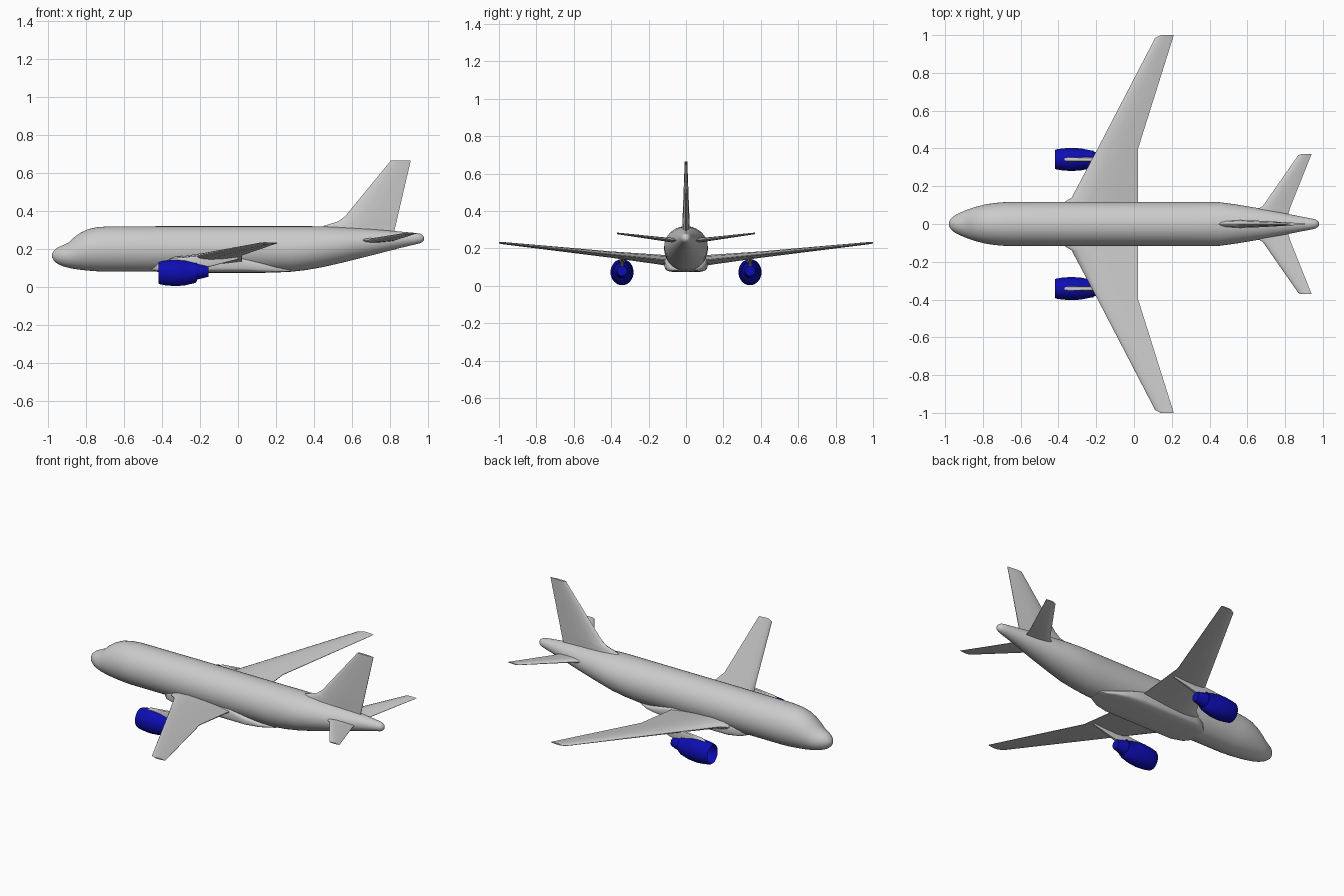
import bpy, bmesh, math


def material(name, rgb):
    m = bpy.data.materials.new(name)
    m.diffuse_color = (*rgb, 1)
    return m


GREY = material("light grey", (0.6, 0.6, 0.6))
BLUE = material("deep blue", (0.004, 0.004, 0.45))


def loft(name, rings, mat, angle=40):
    """Skin a row of equal-sized closed rings and cap both ends."""
    bm = bmesh.new()
    rows = [[bm.verts.new(p) for p in ring] for ring in rings]
    n = len(rows[0])
    for a, b in zip(rows, rows[1:]):
        for i in range(n):
            j = (i + 1) % n
            bm.faces.new((a[i], a[j], b[j], b[i]))
    bm.faces.new(rows[0])
    bm.faces.new(rows[-1])
    bmesh.ops.recalc_face_normals(bm, faces=bm.faces)
    me = bpy.data.meshes.new(name)
    bm.to_mesh(me)
    bm.free()
    me.materials.append(mat)
    ob = bpy.data.objects.new(name, me)
    bpy.context.collection.objects.link(ob)
    bpy.ops.object.select_all(action='DESELECT')
    ob.select_set(True)
    bpy.context.view_layer.objects.active = ob
    bpy.ops.object.shade_smooth_by_angle(angle=math.radians(angle))
    return ob


def oval(x, y, zlo, zhi, half, power=1.0, n=40):
    """Cross-section ring at x; power below 1 makes it boxier."""
    def soft(v):
        return math.copysign(abs(v) ** power, v)
    zc, rz = (zlo + zhi) / 2, (zhi - zlo) / 2
    angles = [2 * math.pi * i / n for i in range(n)]
    return [(x, y + half * soft(math.cos(a)), zc + rz * soft(math.sin(a))) for a in angles]


def foil(le, te, thick):
    """Aerofoil outline as (x, offset) pairs."""
    shape = [(0, 0), (0.03, 0.4), (0.1, 0.75), (0.3, 1), (0.6, 0.75), (1, 0.1)]
    pts = shape + [(u, -t) for u, t in reversed(shape[1:])]
    return [(le + u * (te - le), t * thick / 2) for u, t in pts]


def surface(name, stations, side):
    """Wing-like part from stations (y, z, leading x, trailing x, thickness)."""
    rings = [[(x, side * y, z + t) for x, t in foil(le, te, th)]
             for y, z, le, te, th in stations]
    return loft(name, rings, GREY, 35)


# Fuselage: x, bottom z, top z, half width
body = [(-0.98, 0.155, 0.172, 0.010), (-0.97, 0.136, 0.190, 0.027), (-0.95, 0.120, 0.207, 0.045),
        (-0.92, 0.107, 0.220, 0.060), (-0.89, 0.099, 0.235, 0.073), (-0.865, 0.094, 0.260, 0.082),
        (-0.83, 0.089, 0.284, 0.093), (-0.79, 0.085, 0.303, 0.103), (-0.74, 0.081, 0.314, 0.111),
        (-0.68, 0.079, 0.318, 0.116), (-0.3, 0.079, 0.319, 0.117), (0.28, 0.079, 0.319, 0.117),
        (0.36, 0.088, 0.319, 0.117), (0.45, 0.104, 0.318, 0.116), (0.55, 0.127, 0.314, 0.102),
        (0.7, 0.164, 0.304, 0.077), (0.85, 0.203, 0.291, 0.046), (0.93, 0.222, 0.284, 0.031),
        (0.96, 0.229, 0.280, 0.024), (0.975, 0.238, 0.270, 0.015), (0.98, 0.247, 0.260, 0.006)]
loft("fuselage", [oval(x, 0, lo, hi, w) for x, lo, hi, w in body], GREY, 60)

# Belly fairing under the wing roots
belly = [(-0.47, 0.090, 0.105, 0.04), (-0.42, 0.077, 0.140, 0.09), (-0.35, 0.073, 0.160, 0.115),
         (0.02, 0.073, 0.160, 0.115), (0.12, 0.073, 0.130, 0.108), (0.2, 0.075, 0.105, 0.085),
         (0.28, 0.079, 0.090, 0.04)]
loft("belly_fairing", [oval(x, 0, lo, hi, w, 0.5) for x, lo, hi, w in belly], GREY)

# Tail fin with dorsal fillet: z, leading x, trailing x, thickness
fin = [(0.27, 0.42, 0.818, 0.042), (0.32, 0.45, 0.83, 0.04), (0.345, 0.53, 0.836, 0.038),
       (0.372, 0.565, 0.842, 0.036), (0.664, 0.805, 0.91, 0.014)]
loft("tail_fin", [[(x, t, z) for x, t in foil(le, te, th)] for z, le, te, th in fin], GREY, 35)

# Engine lathe profile: x, radius
nacelle = [(-0.35, 0.002), (-0.36, 0.047), (-0.41, 0.051), (-0.418, 0.056), (-0.412, 0.060),
           (-0.38, 0.066), (-0.33, 0.070), (-0.28, 0.066), (-0.225, 0.053), (-0.215, 0.048),
           (-0.215, 0.042), (-0.18, 0.034), (-0.155, 0.027), (-0.155, 0.003)]
# Pylon side outline: x, bottom z, top z, half thickness
pylon = [(-0.375, 0.125, 0.136, 0.006), (-0.35, 0.110, 0.150, 0.011), (-0.22, 0.095, 0.162, 0.012),
         (-0.15, 0.105, 0.165, 0.011), (0.0, 0.145, 0.165, 0.003)]

wing = [(0.05, 0.130, -0.37, 0.02, 0.058), (0.115, 0.137, -0.37, 0.02, 0.056),
        (0.14, 0.140, -0.33, 0.02, 0.053), (0.4, 0.167, -0.192, 0.022, 0.034),
        (0.985, 0.229, 0.112, 0.206, 0.012), (1.0, 0.231, 0.14, 0.21, 0.008)]
tailplane = [(0.0, 0.237, 0.645, 0.80, 0.026), (0.08, 0.245, 0.655, 0.825, 0.024),
             (0.095, 0.246, 0.682, 0.83, 0.022), (0.365, 0.280, 0.87, 0.938, 0.009),
             (0.37, 0.281, 0.885, 0.94, 0.006)]

# Paired parts on both sides
for label, s in (("left", 1), ("right", -1)):
    surface(label + "_wing", wing, s)
    surface(label + "_tailplane", tailplane, s)
    y = 0.342 * s
    loft(label + "_engine", [oval(x, y, 0.073 - r, 0.073 + r, r * 0.88, n=32) if x < -0.215
                             else oval(x, y, 0.08 - r, 0.08 + r, r, n=32)
                             for x, r in nacelle], BLUE, 35)
    loft(label + "_pylon", [oval(x, y, lo, hi, w, 0.4, 16) for x, lo, hi, w in pylon], GREY, 35)
